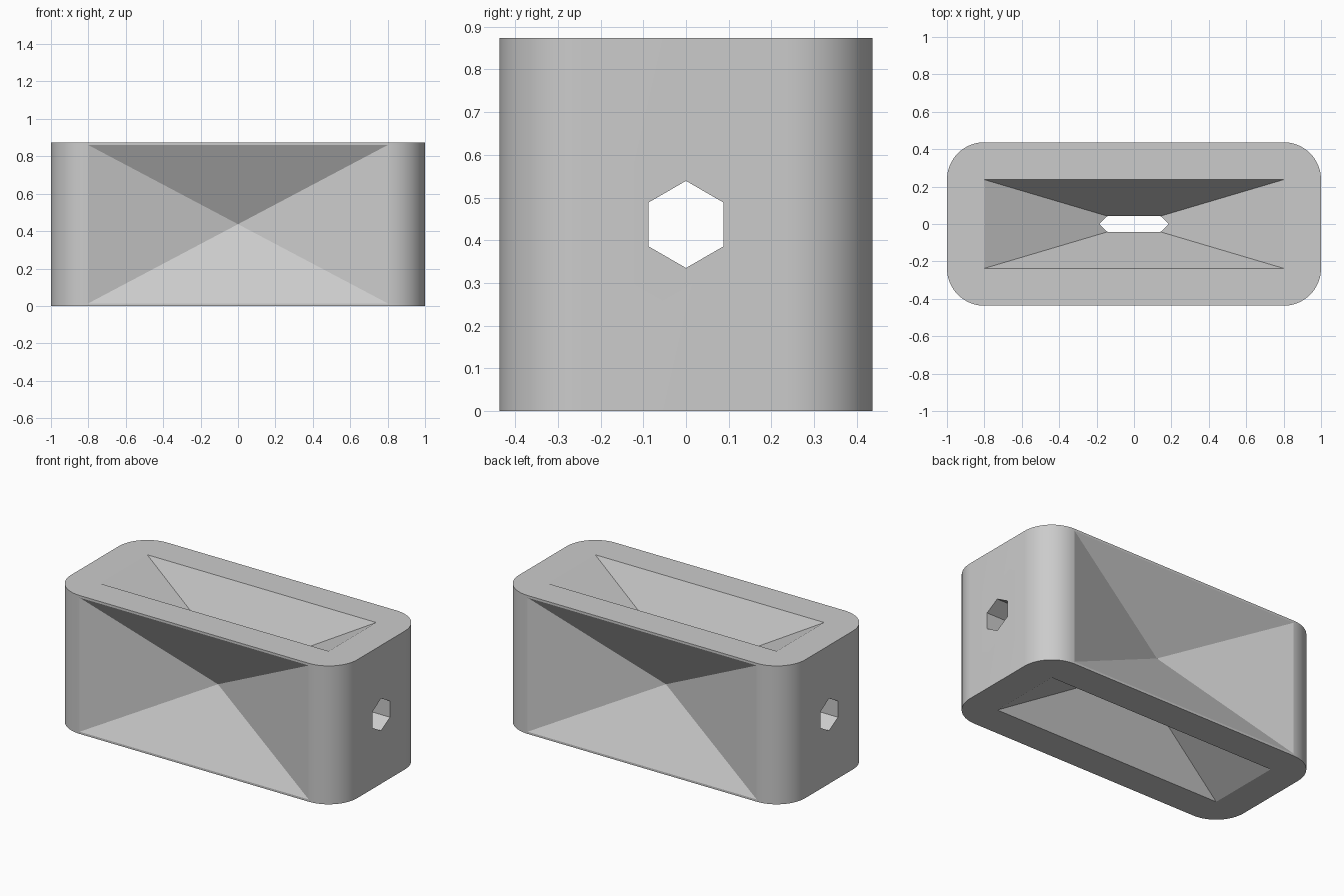
import bpy, bmesh, math
from mathutils import Vector, Matrix

if "Cube" in bpy.data.objects:
    bpy.data.objects.remove(bpy.data.objects["Cube"], do_unlink=True)

LENGTH, HALF, RADIUS = 1.0, 0.437, 0.2      # half length, half section, corner radius
MID = Vector((0, 0, HALF))

grey = bpy.data.materials.new("light_grey")
grey.use_nodes = True
grey.diffuse_color = (0.6, 0.6, 0.6, 1)
grey.node_tree.nodes["Principled BSDF"].inputs["Base Color"].default_value = (0.6, 0.6, 0.6, 1)


def make_object(name, bm):
    bmesh.ops.recalc_face_normals(bm, faces=bm.faces)
    mesh = bpy.data.meshes.new(name)
    bm.to_mesh(mesh)
    bm.free()
    mesh.materials.append(grey)
    obj = bpy.data.objects.new(name, mesh)
    bpy.context.collection.objects.link(obj)
    return obj


def extrude_outline(name, points, offset):
    bm = bmesh.new()
    face = bm.faces.new([bm.verts.new(p) for p in points])
    grown = bmesh.ops.extrude_face_region(bm, geom=[face])["geom"]
    bmesh.ops.translate(bm, vec=offset, verts=[v for v in grown if isinstance(v, bmesh.types.BMVert)])
    return make_object(name, bm)


def pyramid(name, apex, axis, depth, half_x, half_other):
    """Four-sided pyramid opening from apex along axis, pushed past the surface."""
    reach = 1.2
    across = axis.cross(Vector((1, 0, 0)))
    bm = bmesh.new()
    tip = bm.verts.new(apex)
    rim = [bm.verts.new(apex + reach * (axis * depth + Vector((sx * half_x, 0, 0)) + across * so * half_other))
           for sx, so in ((-1, -1), (1, -1), (1, 1), (-1, 1))]
    bm.faces.new(rim)
    for i in range(4):
        bm.faces.new((rim[i], rim[(i + 1) % 4], tip))
    return make_object(name, bm)


# Block with rounded upright corners
outline = []
STEPS = 16
for quarter, (sx, sy) in enumerate(((1, 1), (-1, 1), (-1, -1), (1, -1))):
    for i in range(STEPS + 1):
        a = math.pi / 2 * (quarter + i / STEPS)
        outline.append((sx * (LENGTH - RADIUS) + RADIUS * math.cos(a),
                        sy * (HALF - RADIUS) + RADIUS * math.sin(a), 0))
block = extrude_outline("block", outline, Vector((0, 0, 2 * HALF)))

# Hexagonal bore through the ends
hexagon = [(-1.2, 0.102 * math.sin(k * math.pi / 3), HALF + 0.102 * math.cos(k * math.pi / 3)) for k in range(6)]
cutters = [extrude_outline("bore_cutter", hexagon, Vector((2.4, 0, 0)))]

for side in (-1, 1):
    # Funnels meeting in the middle from top and bottom
    cutters.append(pyramid("funnel_cutter", MID, Vector((0, 0, side)), HALF, 0.8, 0.237))
    # Shallow dished recesses on front and back
    cutters.append(pyramid("recess_cutter", MID + Vector((0, side * 0.2, 0)),
                           Vector((0, side, 0)), 0.237, 0.8, 0.423))

bpy.context.view_layer.objects.active = block
for cutter in cutters:
    cutter.hide_render = True
    mod = block.modifiers.new(cutter.name, 'BOOLEAN')
    mod.operation, mod.solver, mod.object = 'DIFFERENCE', 'EXACT', cutter
    bpy.ops.object.modifier_apply(modifier=mod.name)
for cutter in cutters:
    bpy.data.objects.remove(cutter, do_unlink=True)

# Smooth corners, crisp facets
bpy.ops.object.select_all(action='DESELECT')
block.select_set(True)
bpy.ops.object.shade_smooth_by_angle(angle=math.radians(12))
